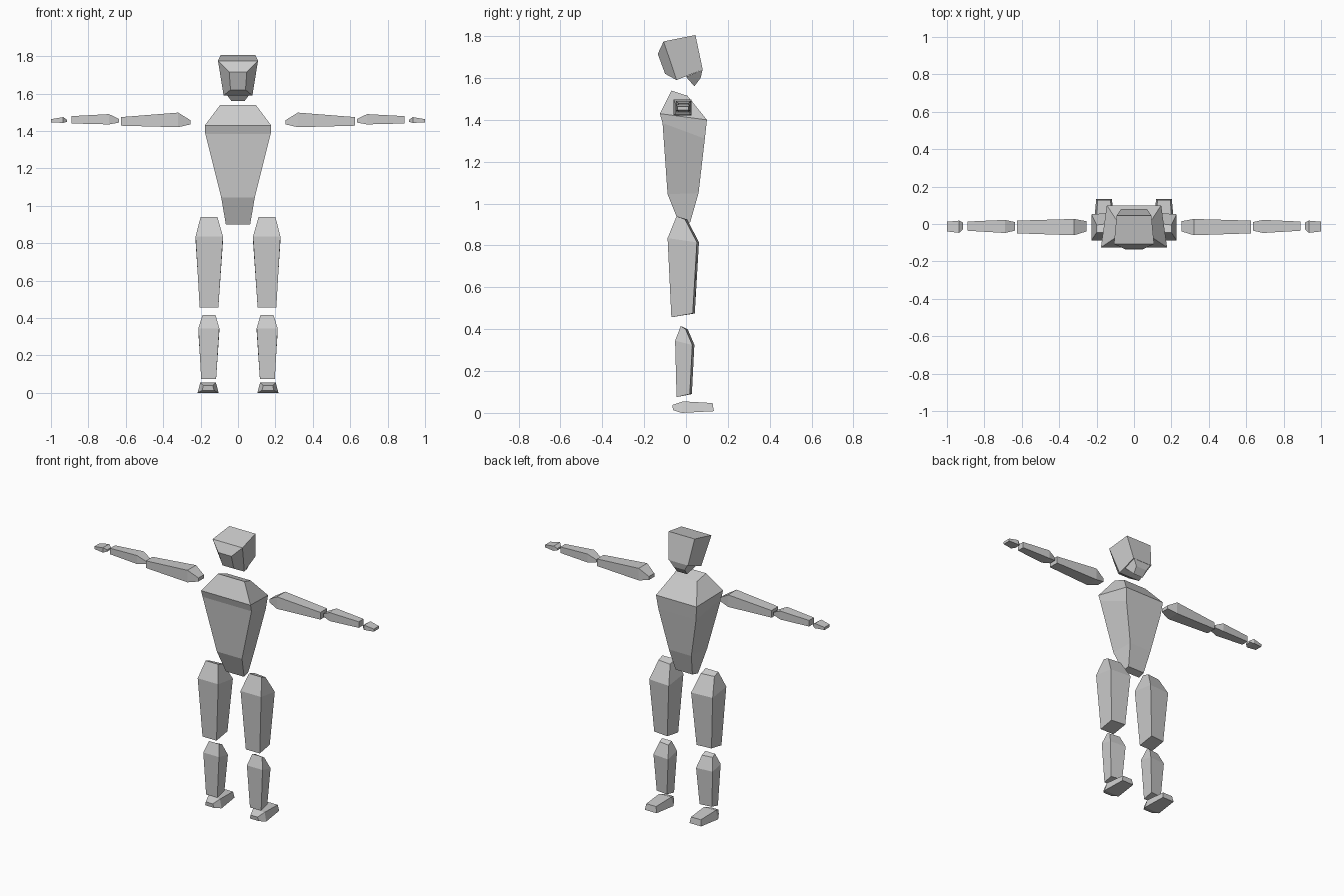
import bpy, bmesh

grey = bpy.data.materials.new("light_grey")
grey.diffuse_color = (0.6, 0.6, 0.6, 1)


def loft(name, rings):
    """Closed flat-faced solid through a list of four-cornered rings."""
    bm = bmesh.new()
    rows = [[bm.verts.new(p) for p in ring] for ring in rings]
    bm.faces.new(rows[0])
    bm.faces.new(rows[-1])
    for a, b in zip(rows, rows[1:]):
        for i in range(4):
            j = (i + 1) % 4
            bm.faces.new((a[i], a[j], b[j], b[i]))
    bmesh.ops.recalc_face_normals(bm, faces=bm.faces)
    me = bpy.data.meshes.new(name)
    bm.to_mesh(me)
    bm.free()
    me.materials.append(grey)
    ob = bpy.data.objects.new(name, me)
    bpy.context.collection.objects.link(ob)
    return ob


def pair(name, rings):
    """One copy on each side of the body."""
    for side, s in (("right", 1), ("left", -1)):
        loft(side + "_" + name, [[(s * x, y, z) for x, y, z in r] for r in rings])


def profile(a, b, cx=0.0):
    """Ring from two profile points (y, z, half width)."""
    return [(cx - a[2], a[0], a[1]), (cx + a[2], a[0], a[1]),
            (cx + b[2], b[0], b[1]), (cx - b[2], b[0], b[1])]


def leg_ring(x0, x1, front, back, skew=0.01):
    """Leg ring whose outer back edge sits slightly forward."""
    return [(x0, *front), (x1, *front), (x1, back[0] - skew, back[1]), (x0, *back)]


def arm_ring(x, y0, y1, z0, z1):
    return [(x, y0, z0), (x, y1, z0), (x, y1, z1), (x, y0, z1)]


# Torso, bottom to top
loft("torso", [
    profile((-0.03, 0.90, 0.065), (0.02, 0.91, 0.06)),
    profile((-0.088, 1.045, 0.09), (0.06, 1.05, 0.08)),
    profile((-0.112, 1.385, 0.175), (0.09, 1.31, 0.135)),
    profile((-0.125, 1.43, 0.177), (0.10, 1.40, 0.145)),
    profile((-0.07, 1.54, 0.095), (0.007, 1.515, 0.085)),
])

# Head with bevelled front, and the short neck below
loft("head", [
    profile((-0.135, 1.715, 0.047), (-0.10, 1.62, 0.04)),
    profile((-0.107, 1.775, 0.107), (-0.045, 1.59, 0.077)),
    profile((0.045, 1.805, 0.093), (0.08, 1.64, 0.07)),
])
loft("neck", [
    profile((0.0, 1.606, 0.07), (0.079, 1.64, 0.065)),
    profile((0.04, 1.56, 0.035), (0.07, 1.60, 0.04)),
])

# Legs
pair("thigh", [
    leg_ring(0.11, 0.20, (-0.045, 0.94), (0.005, 0.925)),
    leg_ring(0.08, 0.227, (-0.088, 0.835), (0.062, 0.815)),
    leg_ring(0.105, 0.205, (-0.07, 0.457), (0.042, 0.475)),
])
pair("shin", [
    leg_ring(0.12, 0.19, (-0.025, 0.415), (0.008, 0.40)),
    leg_ring(0.10, 0.212, (-0.052, 0.345), (0.04, 0.325)),
    leg_ring(0.117, 0.197, (-0.045, 0.075), (0.028, 0.09)),
])
pair("foot", [
    profile((-0.065, 0.038, 0.025), (-0.062, 0.013, 0.032), 0.16),
    profile((-0.015, 0.055, 0.042), (-0.02, 0.0, 0.056), 0.16),
    profile((0.127, 0.047, 0.035), (0.133, 0.008, 0.042), 0.16),
])

# Arms
pair("upper_arm", [
    arm_ring(0.255, -0.04, 0.015, 1.435, 1.458),
    arm_ring(0.32, -0.06, 0.027, 1.42, 1.498),
    arm_ring(0.625, -0.05, 0.018, 1.428, 1.474),
])
pair("forearm", [
    arm_ring(0.635, -0.035, 0.01, 1.445, 1.463),
    arm_ring(0.69, -0.048, 0.022, 1.435, 1.49),
    arm_ring(0.89, -0.036, 0.013, 1.44, 1.479),
])
pair("hand", [
    arm_ring(0.915, -0.03, 0.008, 1.448, 1.46),
    arm_ring(0.935, -0.047, 0.018, 1.443, 1.474),
    arm_ring(1.0, -0.04, 0.012, 1.446, 1.463),
])
